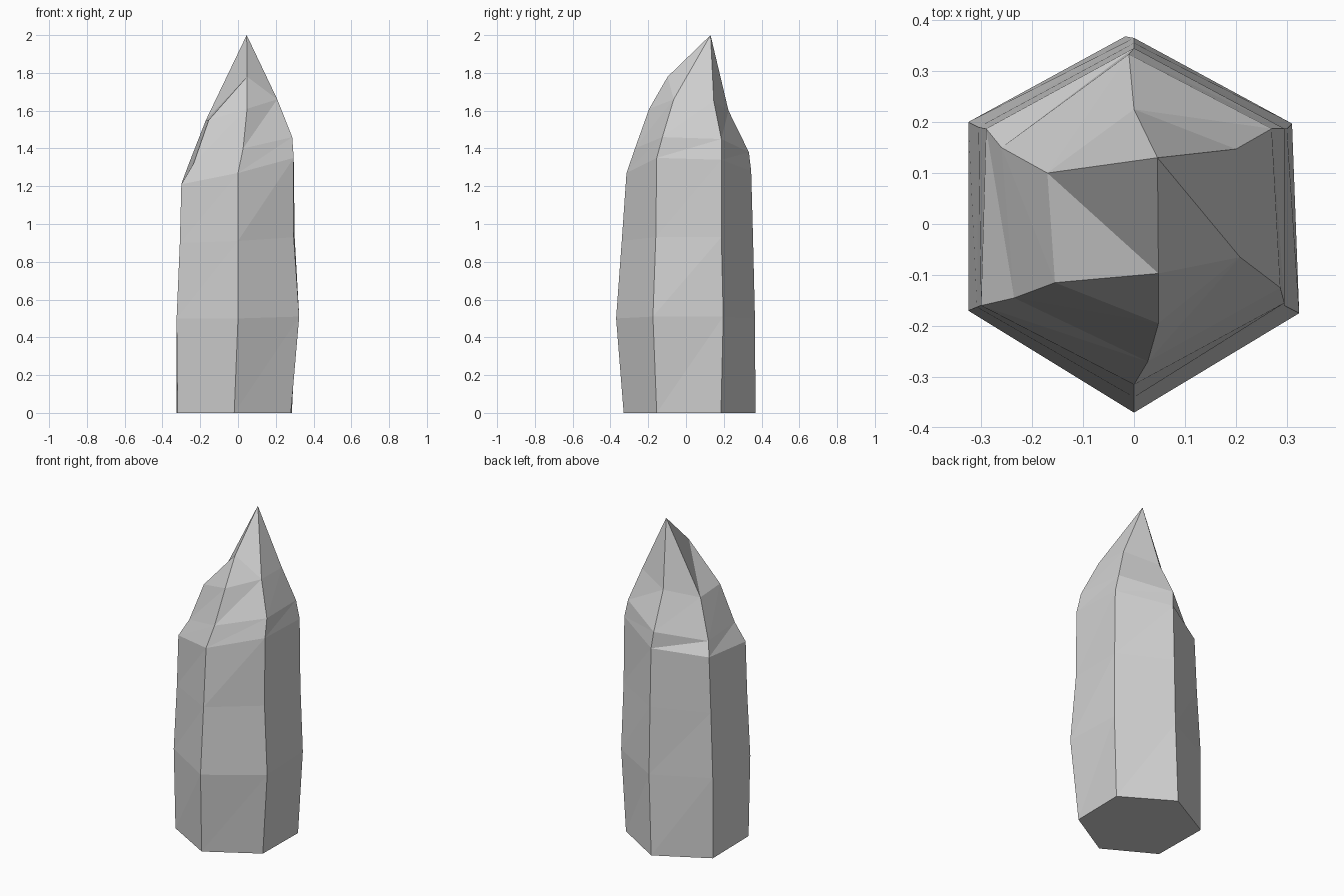
import bpy
import bmesh

default = bpy.data.objects.get("Cube")
if default:
    bpy.data.objects.remove(default, do_unlink=True)

# Single pale grey stone colour
stone = bpy.data.materials.new("pale_grey_stone")
stone.use_nodes = True
colour = (0.64, 0.64, 0.64, 1)
stone.diffuse_color = colour
stone.node_tree.nodes["Principled BSDF"].inputs["Base Color"].default_value = colour

# Six upright ridges, counter-clockwise, each running from base to shoulder
ridges = [
    # front
    [(-.02, -.33, 0), (0, -.37, .5), (0, -.34, .91), (0, -.315, 1.27), (.027, -.27, 1.4), (.048, -.195, 1.61)],
    # front left
    [(.28, -.155, 0), (.324, -.175, .51), (.295, -.16, .93), (.295, -.155, 1.35), (.287, -.125, 1.46), (.208, -.065, 1.66)],
    # back left
    [(.285, .185, 0), (.31, .197, .51), (.3, .187, .93), (.295, .187, 1.34), (.27, .187, 1.45), (.2, .147, 1.65)],
    # back
    [(-.017, .368, 0), (0, .365, .5), (0, .355, .92), (0, .345, 1.28), (-.01, .333, 1.38), (0, .225, 1.6)],
    # back right
    [(-.325, .2, 0), (-.325, .2, .5), (-.305, .19, .9), (-.29, .187, 1.24), (-.26, .15, 1.32), (-.17, .1, 1.55)],
    # front right
    [(-.32, -.16, 0), (-.325, -.17, .5), (-.308, -.163, .9), (-.3, -.16, 1.21), (-.235, -.145, 1.32), (-.155, -.115, 1.55)],
]

bm = bmesh.new()
cols = [[bm.verts.new(p) for p in ridge] for ridge in ridges]

# Faceted walls, each panel split along its rising diagonal
for i, a in enumerate(cols):
    b = cols[(i + 1) % len(cols)]
    for k in range(len(a) - 1):
        bm.faces.new((a[k], b[k], b[k + 1]))
        bm.faces.new((a[k], b[k + 1], a[k + 1]))

# Flat base
bm.faces.new([c[0] for c in reversed(cols)])

# Broken point: a peak with a lower notch in front of it
front, front_left, back_left, back, back_right, front_right = [c[-1] for c in cols]
peak = bm.verts.new((.046, .13, 2))
notch = bm.verts.new((.048, -.097, 1.78))
for tri in [
    (front, front_left, notch), (front_left, peak, notch),
    (front_left, back_left, peak), (back_left, back, peak),
    (back, back_right, peak), (back_right, notch, peak),
    (back_right, front_right, notch), (front_right, front, notch),
]:
    bm.faces.new(tri)

bmesh.ops.recalc_face_normals(bm, faces=bm.faces)
mesh = bpy.data.meshes.new("crystal_shard")
bm.to_mesh(mesh)
bm.free()
mesh.materials.append(stone)
shard = bpy.data.objects.new("crystal_shard", mesh)
bpy.context.collection.objects.link(shard)
